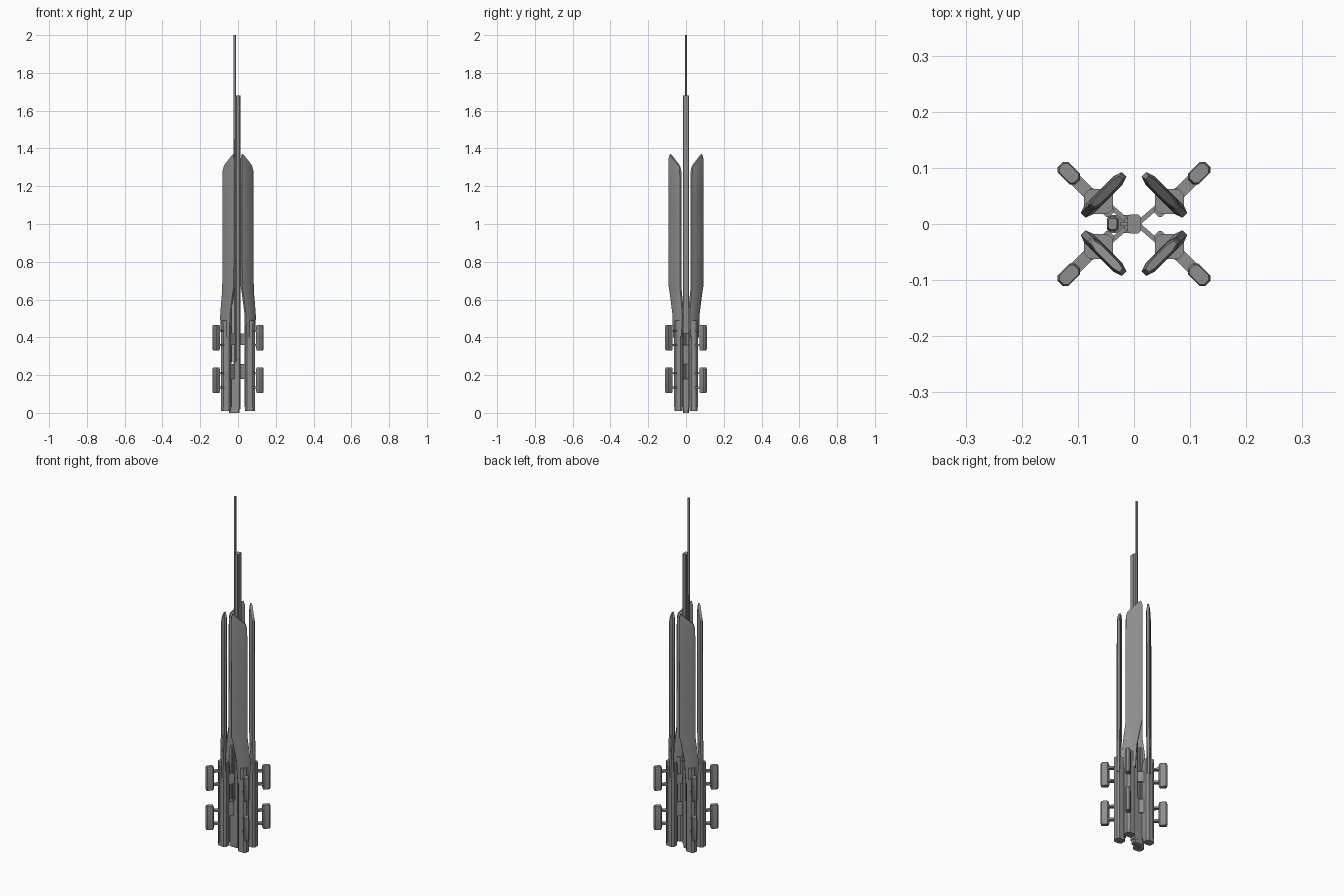
import bpy, bmesh, math

if "Cube" in bpy.data.objects:
    bpy.data.objects.remove(bpy.data.objects["Cube"])

S = math.sqrt(0.5)


def make(name, verts, faces):
    me = bpy.data.meshes.new(name)
    bm = bmesh.new()
    vs = [bm.verts.new(v) for v in verts]
    for f in faces:
        bm.faces.new([vs[i] for i in f])
    bmesh.ops.recalc_face_normals(bm, faces=bm.faces)
    for f in bm.faces:
        f.smooth = True
    bm.to_mesh(me)
    bm.free()
    me.set_sharp_from_angle(angle=math.radians(32))
    me.materials.append(dark_metal)
    ob = bpy.data.objects.new(name, me)
    bpy.context.collection.objects.link(ob)
    return ob


def loft(name, rings, xf=lambda p: p):
    """Skin equal-length rings of points and cap both ends."""
    n = len(rings[0])
    verts = [xf(p) for ring in rings for p in ring]
    faces = [range(n - 1, -1, -1), range((len(rings) - 1) * n, len(rings) * n)]
    for k in range(len(rings) - 1):
        for i in range(n):
            j = (i + 1) % n
            faces.append((k * n + i, k * n + j, (k + 1) * n + j, (k + 1) * n + i))
    return make(name, verts, faces)


def octagon(cx, cy, hx, hy, c, z):
    """Chamfered rectangle at height z."""
    return [(cx + a, cy + b, z) for a, b in
            ((hx, -hy + c), (hx, hy - c), (hx - c, hy), (-hx + c, hy),
             (-hx, hy - c), (-hx, -hy + c), (-hx + c, -hy), (hx - c, -hy))]


def prism(name, cx, cy, hx, hy, c, z0, z1, xf=lambda p: p, taper=0.0):
    rings = [octagon(cx, cy, hx, hy, c, z0), octagon(cx, cy, hx, hy, c, z1)]
    if taper:
        small = 1 - taper
        rings = ([octagon(cx, cy, hx * small, hy * small, c * small, z0)]
                 + [octagon(cx, cy, hx, hy, c, z0 + 0.012), octagon(cx, cy, hx, hy, c, z1 - 0.012)]
                 + [octagon(cx, cy, hx * small, hy * small, c * small, z1)])
    return loft(name, rings, xf)


def blade_ring(u0, u1, z0, z1, r=0.075, t=0.011, e=0.006):
    """Thin-edged cross-section lying across the radial direction, tilted from z0 to z1."""
    def pt(k, d):
        return (r + d, u0 + (u1 - u0) * k, z0 + (z1 - z0) * k)
    return [pt(0, -e), pt(0.18, -t), pt(0.82, -t), pt(1, -e),
            pt(1, e), pt(0.82, t), pt(0.18, t), pt(0, e)]


dark_metal = bpy.data.materials.new("dark_metal")
dark_metal.diffuse_color = (0.27, 0.27, 0.27, 1)
dark_metal.use_nodes = True
dark_metal.node_tree.nodes["Principled BSDF"].inputs["Base Color"].default_value = dark_metal.diffuse_color

# four mirrored diagonal arms; local axes are radial, tangential, up
for sx, sy, side in ((1, 1, "back_right"), (-1, 1, "back_left"),
                     (1, -1, "front_right"), (-1, -1, "front_left")):
    def diag(p):
        r, u, z = p
        return (sx * (r + u) * S, sy * (r - u) * S, z)

    def flip(p):
        return (sx * p[0], sy * p[1], p[2])

    # column with ribs
    prism("column_" + side, 0.063, 0.040, 0.026, 0.022, 0.010, 0.01, 0.49, flip)
    prism("column_outer_rib_" + side, 0.070, 0.016, 0.030, 0.010, 0.004, 0.03, 0.47, diag)

    # tall blade with slanted tip
    loft("blade_" + side, [
        blade_ring(-0.015, 0.046, 0.40, 0.40),
        blade_ring(-0.022, 0.053, 0.53, 0.51),
        blade_ring(-0.040, 0.046, 0.63, 0.58),
        blade_ring(-0.049, 0.037, 0.67, 0.65),
        blade_ring(-0.050, 0.036, 1.20, 1.08),
        blade_ring(-0.050, 0.034, 1.345, 1.28, t=0.010),
        blade_ring(-0.042, 0.028, 1.37, 1.305, t=0.007, e=0.004)], diag)

    # side pods on flat struts
    for z0, z1, level in ((0.105, 0.24, "lower"), (0.33, 0.465, "upper")):
        tag = level + "_" + side
        prism("pod_" + tag, 0.146, 0.018, 0.022, 0.0135, 0.007, z0, z1, diag, 0.15)
        for k, zc in enumerate((z0 + 0.03, z1 - 0.03)):
            prism("pod_strut_%d_%s" % (k, tag), 0.110, 0.018, 0.028, 0.011, 0.003,
                  zc - 0.005, zc + 0.005, diag)

    # thin plates linking column to core
    for z0, z1, level in ((0.18, 0.26, "lower"), (0.36, 0.42, "upper")):
        a, b, w = (0.006, 0.0), (0.045, 0.034), 0.003
        ring = [(a[0] + w, a[1] - w), (b[0] + w, b[1] - w), (b[0] - w, b[1] + w), (a[0] - w, a[1] + w)]
        loft("link_%s_%s" % (level, side), [[(x, y, z) for x, y in ring] for z in (z0, z1)], flip)

# central core and masts
prism("main_mast", 0.0, 0.0, 0.0125, 0.017, 0.005, 0.02, 1.68)
prism("mast_groove_rib", -0.012, 0.0, 0.006, 0.010, 0.003, 0.25, 1.45)
prism("antenna", -0.018, 0.0, 0.007, 0.004, 0.0015, 0.20, 2.0)
base = [octagon(-0.020, 0, 0.028, 0.016, 0.006, z) for z in (0.0, 0.25)]
base[1] = [(x, y, 0.28 + 1.0 * x) for x, y, z in base[1]]
loft("core_base", base)
prism("core_side_box", -0.038, 0.0, 0.010, 0.013, 0.004, 0.27, 0.57, taper=0.25)
